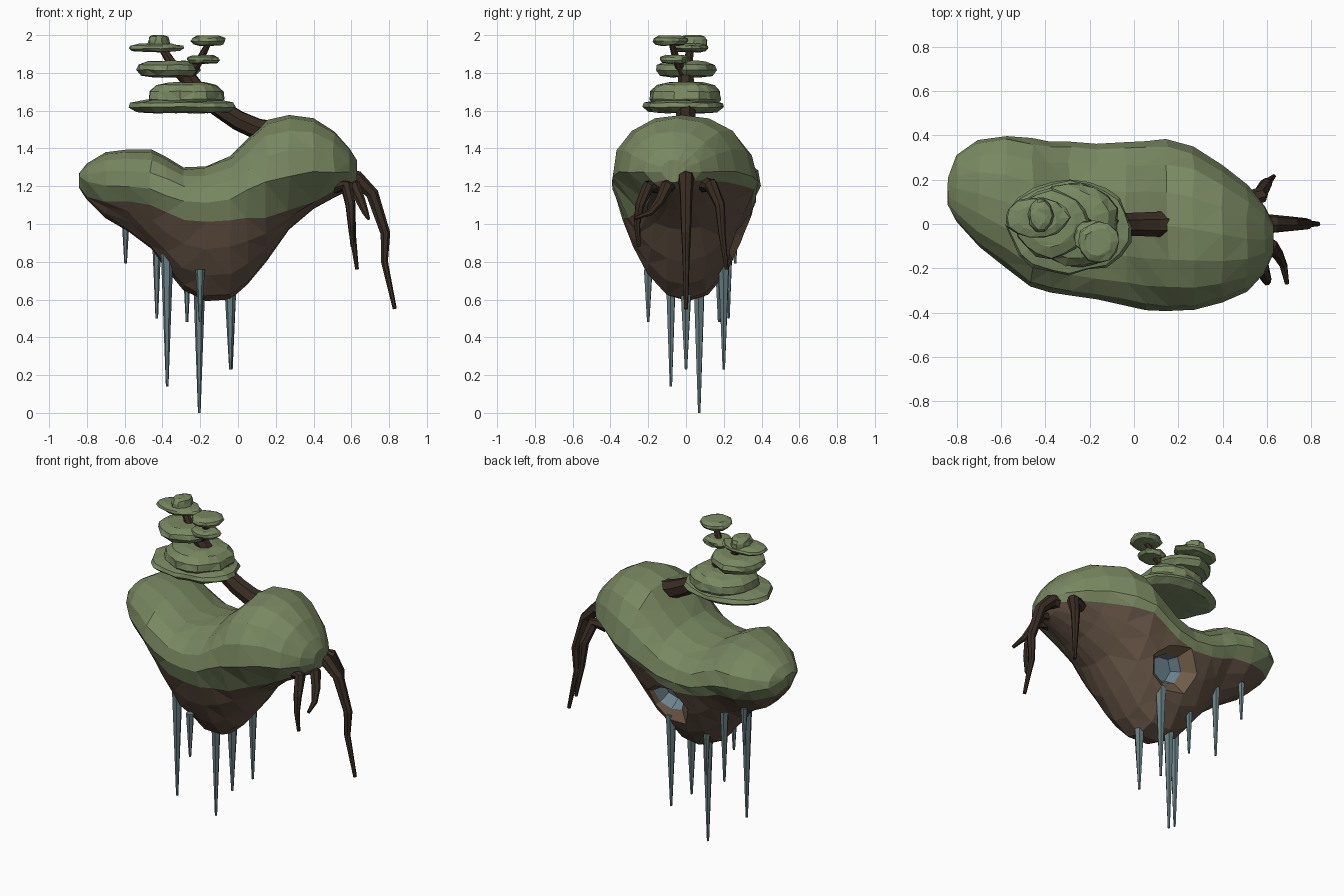
import bpy, bmesh, math, random
from mathutils import Vector

if "Cube" in bpy.data.objects:
    bpy.data.objects.remove(bpy.data.objects["Cube"])

random.seed(4)

def material(name, r, g, b):
    lin = lambda c: ((c / 255 + 0.055) / 1.055) ** 2.4
    m = bpy.data.materials.new(name)
    m.diffuse_color = (lin(r), lin(g), lin(b), 1)
    m.use_nodes = True
    m.node_tree.nodes["Principled BSDF"].inputs["Base Color"].default_value = m.diffuse_color
    return m

GRASS = material("grass green", 121, 136, 97)
EARTH = material("earth brown", 98, 81, 67)
RIM = material("cave rim tan", 112, 92, 72)
CAVE = material("cave blue grey", 108, 132, 142)
LEAF = material("foliage green", 121, 137, 98)
BARK = material("bark dark brown", 57, 45, 35)
ICE = material("icicle grey blue", 104, 127, 131)

def finish(name, bm, mats):
    bmesh.ops.recalc_face_normals(bm, faces=bm.faces)
    me = bpy.data.meshes.new(name)
    bm.to_mesh(me)
    bm.free()
    ob = bpy.data.objects.new(name, me)
    bpy.context.collection.objects.link(ob)
    for m in mats:
        me.materials.append(m)
    return ob

def loft(bm, rings, mat_rule=lambda i, n: 0):
    """Skin closed rings of points and cap both ends."""
    vr = [[bm.verts.new(p) for p in r] for r in rings]
    n = len(vr[0])
    for a, b in zip(vr, vr[1:]):
        for i in range(n):
            j = (i + 1) % n
            bm.faces.new((a[i], a[j], b[j], b[i])).material_index = mat_rule(i, n)
    bm.faces.new(vr[0])
    bm.faces.new(vr[-1])

def jit(a):
    return random.uniform(-a, a)

# Island: x, top, bottom, front y, back y, soil line front, soil line back
STATIONS = [
    (-.84, 1.27, 1.19, .09, .21, 1.2, 1.2),
    (-.80, 1.32, 1.13, .01, .31, 1.14, 1.15),
    (-.70, 1.38, 1.03, -.10, .375, 1.12, 1.13),
    (-.58, 1.395, .96, -.20, .40, 1.12, 1.12),
    (-.46, 1.395, .87, -.285, .385, 1.10, 1.11),
    (-.38, 1.355, .76, -.31, .375, 1.06, 1.08),
    (-.29, 1.30, .65, -.325, .37, 1.02, 1.06),
    (-.17, 1.305, .592, -.34, .365, 1.01, 1.05),
    (-.04, 1.36, .60, -.37, .365, 1.02, 1.08),
    (.05, 1.45, .68, -.385, .37, 1.03, 1.13),
    (.15, 1.55, .80, -.395, .38, 1.03, 1.18),
    (.27, 1.577, .97, -.39, .345, 1.07, 1.20),
    (.40, 1.56, 1.08, -.355, .26, 1.12, 1.22),
    (.51, 1.49, 1.14, -.305, .17, 1.17, 1.23),
    (.59, 1.40, 1.18, -.22, .08, 1.22, 1.23),
    (.628, 1.34, 1.22, -.13, .0, 1.235, 1.235)]

def section(x, top, bot, yf, yb, sf, sb):
    # widest height, fuller flanks around the saddle
    lift = .08 + .04 * max(0, min(1, (x + .05) / .2))
    zm = min((sf + sb) / 2 + lift, (top + sf) / 2 + .02, 1.275)
    yc, hw = (yf + yb) / 2, (yb - yf) / 2
    def side(sign, soil):
        soil = max(bot + .15 * (zm - bot), min(soil, zm - .01))
        zs = [bot + (soil - bot) * v for v in (.07, .32, .66)] + [soil, zm]
        zs += [zm + (top - zm) * t for t in (.42, .74, .94)]
        pts = []
        for z in zs:
            if z < zm:
                w = ((z - bot) / (zm - bot)) ** .45
            else:
                w = (1 - ((z - zm) / (top - zm)) ** 2.2) ** .45
            a = .008 if hw > .2 else .002
            pts.append((x + jit(a), yc + sign * hw * w + jit(a) * .6, z + jit(a) * .4))
        return pts
    return [(x, yc, bot)] + side(-1, sf) + [(x, yc, top)] + side(1, sb)[::-1]

bm = bmesh.new()
loft(bm, [section(*s) for s in STATIONS], lambda i, n: 0 if 4 <= i < n - 4 else 1)
bmesh.ops.triangulate(bm, faces=bm.faces, quad_method='SHORT_EDGE')
# end caps are grass
for f in bm.faces:
    c = f.calc_center_median()
    if c.x < -.838 or c.x > .626:
        f.material_index = 0 if c.z > 1.23 else 1
PALETTE = [GRASS, EARTH, RIM, CAVE]
island = finish("island", bm, PALETTE)

# Cave mouth: a flared recess cut into the back, tilted downwards
bm = bmesh.new()
mouth, axis = Vector((-.05, .28, .92)), Vector((0, .93, -.37)).normalized()
right, up = Vector((1, 0, 0)), Vector((1, 0, 0)).cross(axis)
rings = []
for t, r in ((-.12, .08), (-.045, .1), (.1, .28)):
    k = random.Random(2)
    rings.append([mouth + axis * t + right * (r * k.uniform(.85, 1.1) * math.cos(a * math.tau / 7 + .3))
                  + up * (r * k.uniform(.85, 1.1) * math.sin(a * math.tau / 7 + .3)) for a in range(7)])
loft(bm, rings, lambda i, n: 2)
for f in bm.faces:
    if (f.calc_center_median() - mouth).dot(axis) < -.03:
        f.material_index = 3
cutter = finish("cave_cutter", bm, PALETTE)
cutter.hide_render = True
mod = island.modifiers.new("cave", 'BOOLEAN')
mod.operation = 'DIFFERENCE'
mod.solver = 'EXACT'
mod.object = cutter
bpy.context.view_layer.objects.active = island
bpy.ops.object.modifier_apply(modifier=mod.name)
bpy.data.objects.remove(cutter)

# Tapered limbs for trunk, branches, roots and icicles
def limb(name, pts, r0, r1, mat, sides=7):
    P = [Vector(p) for p in pts]
    rings = []
    for i, p in enumerate(P):
        d = (P[min(i + 1, len(P) - 1)] - P[max(i - 1, 0)]).normalized()
        u = d.cross(Vector((.1, 1, .05))).normalized()
        v = d.cross(u)
        r = r0 + (r1 - r0) * i / (len(P) - 1)
        rings.append([p + r * (u * math.cos(math.tau * k / sides) + v * math.sin(math.tau * k / sides))
                      for k in range(sides)])
    bm = bmesh.new()
    loft(bm, rings)
    finish(name, bm, [mat])

limb("trunk", [(.17, 0, 1.49), (.1, 0, 1.505), (0, 0, 1.55), (-.1, 0, 1.615), (-.2, 0, 1.69), (-.28, 0, 1.8)],
     .062, .042, BARK)
limb("branch_left", [(-.27, 0, 1.76), (-.35, .01, 1.85), (-.42, .03, 1.96)], .035, .018, BARK)
limb("branch_right", [(-.27, 0, 1.77), (-.2, -.05, 1.87), (-.15, -.08, 1.97)], .03, .014, BARK)

limb("root_main", [(.54, 0, 1.25), (.63, 0, 1.24), (.71, 0, 1.16), (.78, 0, .95), (.775, 0, .8), (.83, 0, .55)],
     .05, .011, BARK)
limb("root_back", [(.5, .1, 1.21), (.57, .13, 1.21), (.595, .18, 1.1), (.605, .19, .95), (.63, .215, .76)],
     .046, .01, BARK)
limb("root_front_outer", [(.56, -.08, 1.21), (.62, -.1, 1.2), (.65, -.14, 1.12), (.675, -.19, 1.06), (.69, -.27, 1.03)],
     .042, .01, BARK)
limb("root_front_inner", [(.52, -.16, 1.2), (.58, -.2, 1.2), (.595, -.245, 1.1), (.6, -.26, 1.0), (.605, -.25, .88)],
     .04, .01, BARK)

# Icicles: x, y, top, tip, radius
for i, (x, y, top, tip, r) in enumerate([
        (-.205, .07, .75, 0, .034), (-.375, -.08, .87, .14, .034), (-.04, 0, .70, .23, .034),
        (-.035, .2, .82, .23, .033), (-.2, -.2, .76, .48, .025), (-.27, .175, .84, .48, .025),
        (-.43, .225, .95, .5, .026), (-.595, .26, 1.03, .79, .021)]):
    limb(f"icicle_{i + 1}", [(x, y, top), (x, y, (top + tip) / 2), (x, y, tip)], r, .007, ICE, 6)

# Foliage pads: flattened irregular discs
def pad(name, cx, cy, z0, z1, rx, ry, profile, sides=16):
    wob = [random.uniform(.93, 1.04) for _ in range(sides)]
    rings = [[(cx + rx * s * wob[k] * math.cos(math.tau * k / sides) + jit(.005),
               cy + ry * s * wob[k] * math.sin(math.tau * k / sides) + jit(.005),
               z0 + (z1 - z0) * h + jit(.003)) for k in range(sides)] for s, h in profile]
    bm = bmesh.new()
    loft(bm, rings)
    bmesh.ops.triangulate(bm, faces=bm.faces)
    finish(name, bm, [LEAF])

LENS = [(.45, .02), (.85, .1), (1, .45), (.95, .75), (.65, .97)]
DOME = [(.9, 0), (1, .25), (.97, .6), (.8, .88), (.5, .99)]
pad("lower_brim", -.29, -.01, 1.585, 1.66, .285, .22, LENS, 20)
pad("lower_crown", -.27, 0, 1.63, 1.75, .205, .195, DOME, 18)
pad("middle_pad", -.375, 0, 1.775, 1.865, .17, .16, LENS, 16)
pad("left_brim", -.435, .03, 1.91, 1.955, .145, .095, LENS, 14)
pad("left_crown", -.42, .04, 1.935, 2.0, .06, .078, DOME, 10)
pad("right_low_pad", -.185, -.06, 1.848, 1.895, .09, .08, LENS, 12)
pad("right_top_pad", -.16, -.08, 1.943, 1.998, .095, .095, LENS, 12)
